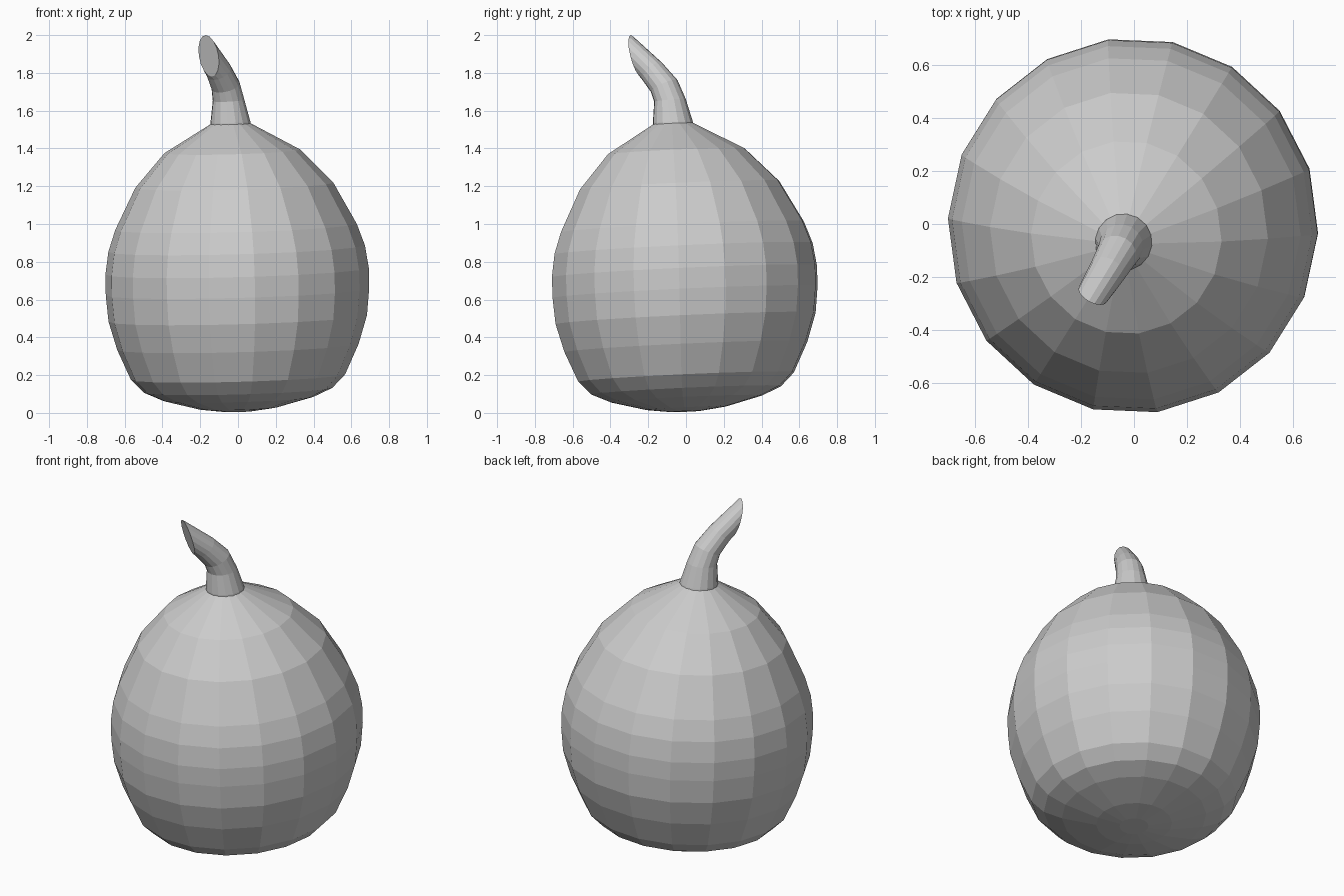
import bpy, bmesh
from math import sin, cos, pi, radians
from mathutils import Vector

if "Cube" in bpy.data.objects:
    bpy.data.objects.remove(bpy.data.objects["Cube"])


def loft(name, rings):
    """Skin a list of vertex rings and cap both ends."""
    bm = bmesh.new()
    loops = [[bm.verts.new(p) for p in ring] for ring in rings]
    n = len(loops[0])
    for a, b in zip(loops, loops[1:]):
        for i in range(n):
            j = (i + 1) % n
            bm.faces.new((a[i], a[j], b[j], b[i]))
    bm.faces.new(loops[0])
    bm.faces.new(loops[-1])
    bmesh.ops.recalc_face_normals(bm, faces=bm.faces)
    mesh = bpy.data.meshes.new(name)
    bm.to_mesh(mesh)
    bm.free()
    obj = bpy.data.objects.new(name, mesh)
    bpy.context.collection.objects.link(obj)
    return obj


def ellipse(c, u, v, n, phase=0.0):
    c, u, v = Vector(c), Vector(u), Vector(v)
    return [c + u * cos(2 * pi * i / n + phase) + v * sin(2 * pi * i / n + phase)
            for i in range(n)]


# Gourd body: faceted lathe around a slightly leaning axis
lean = Vector((-0.027, -0.045, 1)).normalized()
side = Vector((1, 0, 0.027)).normalized()
back = lean.cross(side)
profile = [(0.08, 0.008), (0.21, 0.025), (0.40, 0.075), (0.50, 0.12),
           (0.568, 0.19), (0.64, 0.35), (0.685, 0.50), (0.698, 0.64),
           (0.698, 0.75), (0.68, 0.87), (0.64, 0.985), (0.525, 1.205),
           (0.36, 1.385), (0.09, 1.54)]
# the ring centres bow so the widest part stays over the origin
loft("gourd_body", [
    ellipse(Vector((0, 0, h)) + Vector((-0.04, -0.07, 0)) * (h / 1.54) ** 3,
            side * r, back * r * 1.015, 18, radians(17.6))
    for r, h in profile])

# Stem: bending tapered tube, cut off obliquely at the tip
across = Vector((0.87, -0.5, 0))
path = [((-0.037, -0.064, 1.50), (-0.02, -0.04, 1), 0.11),
        ((-0.04, -0.07, 1.54), (-0.03, -0.04, 1), 0.106),
        ((-0.05, -0.085, 1.655), (-0.05, -0.09, 1), 0.084),
        ((-0.065, -0.115, 1.73), (-0.25, -0.43, 1), 0.077),
        ((-0.102, -0.18, 1.81), (-0.42, -0.73, 0.9), 0.069)]
rings = [ellipse(c, across * r, Vector(d).normalized().cross(across) * r, 16)
         for c, d, r in path]
rings.append(ellipse((-0.155, -0.265, 1.89), across * 0.06,
                     (-0.016, -0.027, 0.11), 16))
loft("stem", rings)
